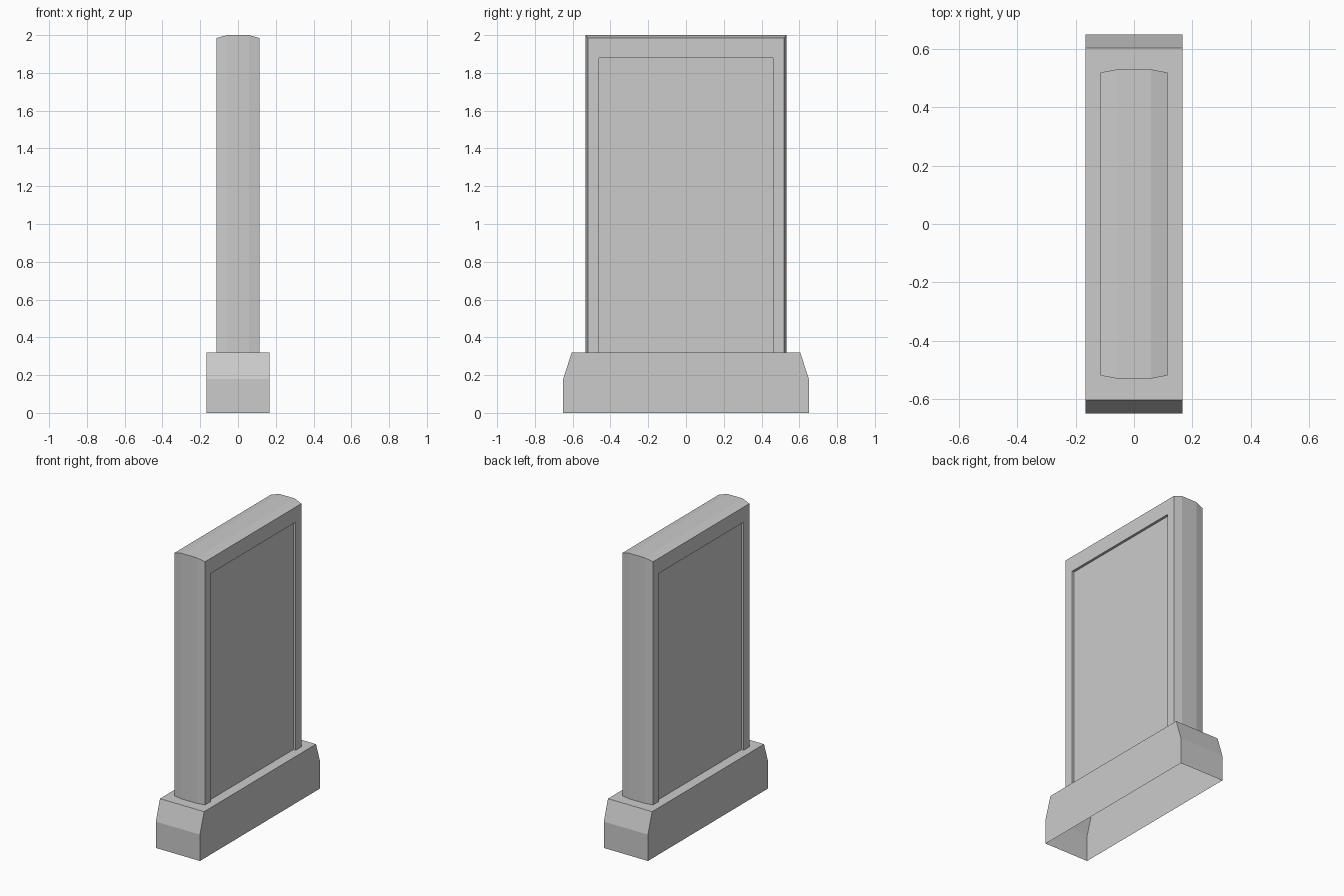
import bpy
import bmesh

cube = bpy.data.objects.get("Cube")
if cube:
    bpy.data.objects.remove(cube, do_unlink=True)

stone = bpy.data.materials.new("grey_stone")
stone.use_nodes = True
colour = (0.6, 0.6, 0.6, 1)
stone.diffuse_color = colour
stone.node_tree.nodes["Principled BSDF"].inputs["Base Color"].default_value = colour


def loft(name, rings, cap_ends):
    """Join open outlines of equal length with quads, and cap the ends if asked."""
    bm = bmesh.new()
    loops = [[bm.verts.new(p) for p in ring] for ring in rings]
    for a, b in zip(loops, loops[1:]):
        for i in range(len(a) - 1):
            bm.faces.new((a[i], a[i + 1], b[i + 1], b[i]))
    if cap_ends:
        bm.faces.new(loops[0])
        bm.faces.new(loops[-1])
    bmesh.ops.recalc_face_normals(bm, faces=bm.faces)
    # Keep the open shell facing outward
    bm.normal_update()
    top = max(bm.faces, key=lambda f: f.calc_center_median().z)
    if top.normal.z < 0:
        bmesh.ops.reverse_faces(bm, faces=bm.faces)
    mesh = bpy.data.meshes.new(name)
    bm.to_mesh(mesh)
    bm.free()
    mesh.materials.append(stone)
    obj = bpy.data.objects.new(name, mesh)
    bpy.context.collection.objects.link(obj)
    return obj


# Plinth: side outline with sloped shoulders, hollow underneath
BASE_TOP = 0.32
half = [(0.65, 0), (0.65, 0.18), (0.605, BASE_TOP)]
outline = half + [(-y, z) for y, z in reversed(half)]
loft("plinth", [[(x, y, z) for y, z in outline] for x in (-0.167, 0.167)], True)

# Slab: half thickness, half width and height, from recessed panel to crown
steps = [(0.098, 0.46, 1.88), (0.115, 0.46, 1.88),
         (0.115, 0.52, 1.984), (0.058, 0.531, 2.0)]
steps = [(-x, y, z) for x, y, z in steps] + steps[::-1]
loft("slab", [[(x, -y, BASE_TOP), (x, -y, z), (x, y, z), (x, y, BASE_TOP)]
              for x, y, z in steps], True)
